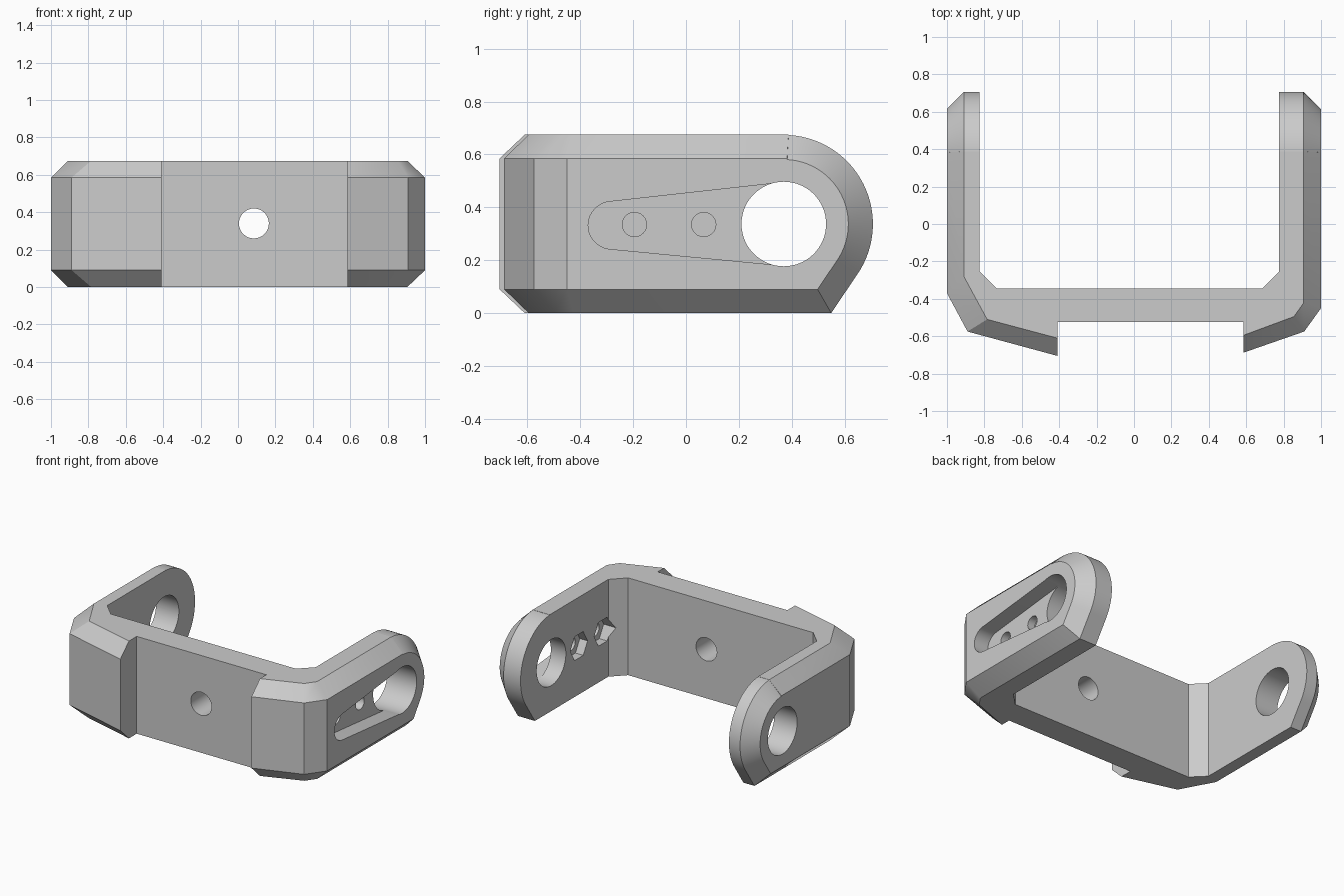
import bpy, bmesh, math
from mathutils import Vector

if "Cube" in bpy.data.objects:
    bpy.data.objects.remove(bpy.data.objects["Cube"])

HEIGHT, CHAMFER = 0.675, 0.09
PIVOT_Y, MID_Z = 0.37, 0.337

grey = bpy.data.materials.new("plain grey")
grey.use_nodes = True
grey.diffuse_color = (0.6, 0.6, 0.6, 1)
grey.node_tree.nodes["Principled BSDF"].inputs["Base Color"].default_value = grey.diffuse_color


def loft(name, rings):
    """Closed solid through rings of matching points."""
    bm = bmesh.new()
    loops = [[bm.verts.new(p) for p in ring] for ring in rings]
    for a, b in zip(loops, loops[1:]):
        for i in range(len(a)):
            j = (i + 1) % len(a)
            bm.faces.new((a[i], a[j], b[j], b[i]))
    bm.faces.new(loops[0])
    bm.faces.new(loops[-1])
    bmesh.ops.recalc_face_normals(bm, faces=bm.faces)
    mesh = bpy.data.meshes.new(name)
    bm.to_mesh(mesh)
    bm.free()
    obj = bpy.data.objects.new(name, mesh)
    bpy.context.collection.objects.link(obj)
    obj.data.materials.append(grey)
    return obj


def arc(cy, cz, r, start, end, steps):
    angles = [math.radians(start + (end - start) * i / steps) for i in range(steps + 1)]
    return [(cy + r * math.cos(a), cz + r * math.sin(a)) for a in angles]


def prism_x(name, profile, x0, x1):
    return loft(name, [[(x, y, z) for y, z in profile] for x in (x0, x1)])


def boolean(target, cutter, operation="DIFFERENCE"):
    cutter.hide_render = True
    mod = target.modifiers.new("cut", "BOOLEAN")
    mod.object, mod.operation, mod.solver = cutter, operation, "EXACT"
    bpy.context.view_layer.objects.active = target
    bpy.ops.object.modifier_apply(modifier=mod.name)
    bpy.data.objects.remove(cutter)


# Bracket body: plan outline, drawn in along the outer edges for the chamfer
inside = [(0.775, 0.8), (0.775, -0.255), (0.685, -0.345),
          (-0.735, -0.345), (-0.825, -0.255), (-0.825, 0.8)]
notch = [(-0.41, -0.525), (0.585, -0.525)]
left_wide = [(0.585, -0.688), (0.91, -0.575), (1, -0.45), (1, 0.8)]
left_narrow = [(0.585, -0.595), (0.855, -0.495), (0.905, -0.425), (0.905, 0.8)]
right_wide = [(-1, 0.8), (-1, -0.37), (-0.89, -0.575), (-0.41, -0.705)]
right_narrow = [(-0.91, 0.8), (-0.91, -0.28), (-0.785, -0.51), (-0.41, -0.61)]
wide = inside + right_wide + notch + left_wide
narrow = inside + right_narrow + notch + left_narrow
levels = [(narrow, 0), (wide, CHAMFER), (wide, HEIGHT - CHAMFER), (narrow, HEIGHT)]
bracket = loft("bracket", [[(x, y, z) for x, y in plan] for plan, z in levels])


# Rounded, chamfered arm ends with a slanted lower edge
def end_profile(x, r):
    curve = arc(PIVOT_Y, MID_Z, r, 87, -34, 40)
    y, z = curve[-1]
    drop = z + 0.3
    slant = (y - drop * math.tan(math.radians(34)), -0.3)
    ring = [(-1, 1), (0.36, 1)] + curve + [slant, (-1, -0.3)]
    return [(x, a, b) for a, b in ring]


boolean(bracket, loft("end_shape", [end_profile(-1.05, 0.195), end_profile(-0.91, MID_Z),
                                    end_profile(0.905, MID_Z), end_profile(1.05, 0.195)]),
        "INTERSECT")

# Pivot holes through both arms
boolean(bracket, prism_x("pivot_hole", arc(PIVOT_Y, MID_Z, 0.16, 0, 354, 59), -1.2, 1.2))

# Centre hole through the front wall
ring = arc(0.085, 0.34, 0.08, 0, 350, 35)
boolean(bracket, loft("front_hole", [[(x, y, z) for x, z in ring] for y in (-0.8, -0.2)]))

# Tapered recess in the outside of the left arm
lean = 6.2
slot = arc(-0.28, 0.332, 0.09, 90 + lean, 270 - lean, 20)
slot += [arc(PIVOT_Y, MID_Z, 0.157, a, a, 1)[0] for a in (270 - lean, 90 + lean)]
boolean(bracket, prism_x("recess", slot, 0.89, 1.1))

# Bolt holes with hexagonal nut pockets on the inside
for y in (-0.195, 0.067):
    boolean(bracket, prism_x("bolt_hole", arc(y, 0.335, 0.046, 0, 345, 23), 0.7, 0.95))
    boolean(bracket, prism_x("nut_pocket", arc(y, 0.335, 0.095, 0, 300, 5), 0.7, 0.835))

# Smooth shading on the curved faces only
bpy.ops.object.select_all(action="DESELECT")
bracket.select_set(True)
bpy.context.view_layer.objects.active = bracket
bpy.ops.object.shade_smooth_by_angle(angle=math.radians(25))
